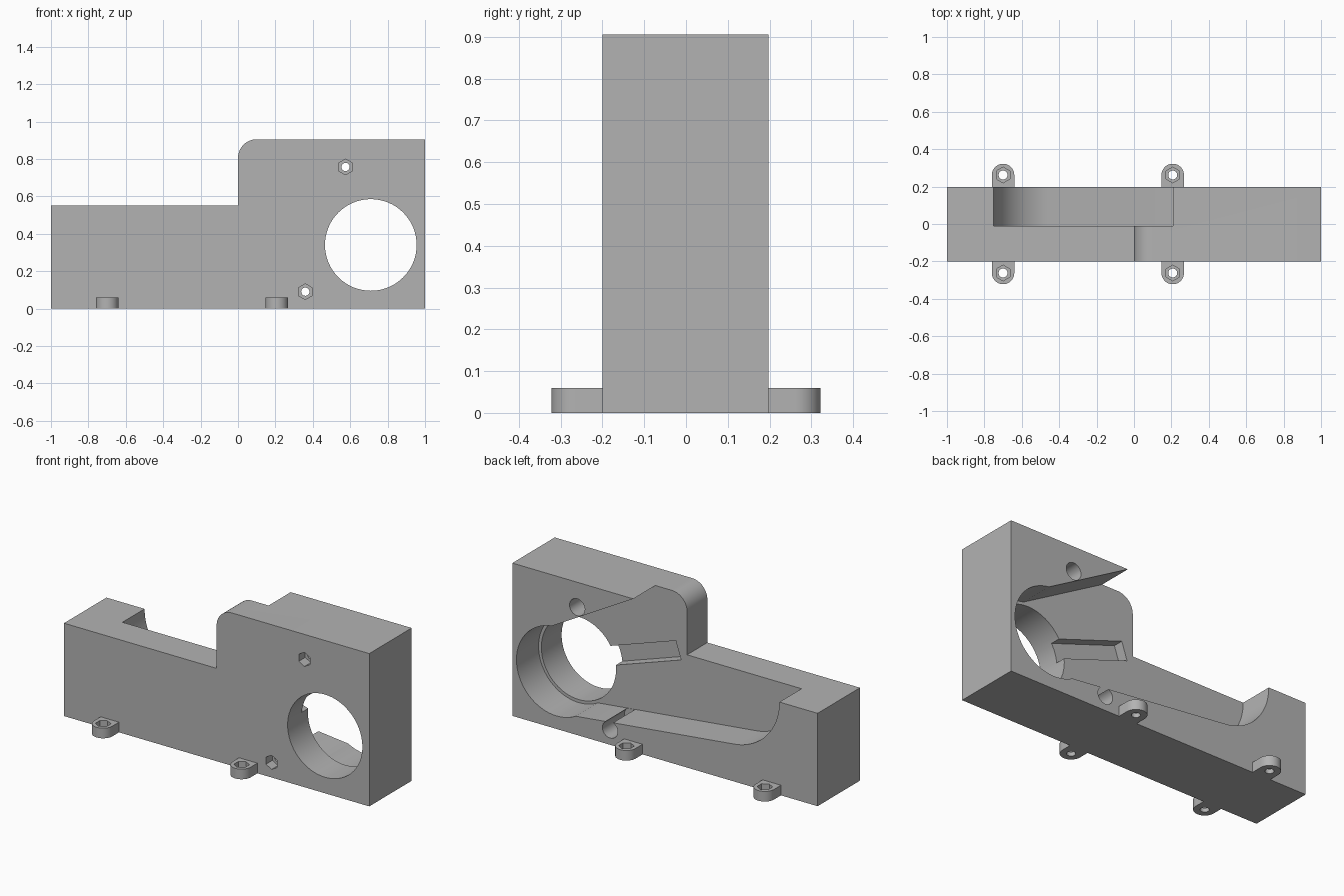
import bpy, bmesh, math
from mathutils import Vector

cube = bpy.data.objects.get("Cube")
if cube:
    bpy.data.objects.remove(cube)

GREY = bpy.data.materials.new("plain_grey")
GREY.use_nodes = True
GREY.diffuse_color = (0.45, 0.45, 0.45, 1)
GREY.node_tree.nodes["Principled BSDF"].inputs["Base Color"].default_value = GREY.diffuse_color

FRONT, BACK, FLOOR = -0.2, 0.197, -0.01
PIVOT = (0.71, 0.34)


def arc(centre, radius, start, end, steps):
    """Points on an arc, angles in degrees, both ends included."""
    angles = [math.radians(start + (end - start) * i / steps) for i in range(steps + 1)]
    return [(centre[0] + radius * math.cos(a), centre[1] + radius * math.sin(a)) for a in angles]


def ring(centre, radius, sides=48):
    return arc(centre, radius, 90, 450, sides)[:-1]


def prism(name, points, low, high, axis="Y"):
    """Extrude a profile: XZ points along Y, or XY points along Z."""
    place = (lambda u, v: (u, low, v)) if axis == "Y" else (lambda u, v: (u, v, low))
    step = Vector((0, high - low, 0) if axis == "Y" else (0, 0, high - low))
    bm = bmesh.new()
    face = bm.faces.new([bm.verts.new(place(u, v)) for u, v in points])
    out = bmesh.ops.extrude_face_region(bm, geom=[face])
    bmesh.ops.translate(bm, vec=step, verts=[g for g in out["geom"] if isinstance(g, bmesh.types.BMVert)])
    bmesh.ops.recalc_face_normals(bm, faces=bm.faces)
    mesh = bpy.data.meshes.new(name)
    bm.to_mesh(mesh)
    bm.free()
    mesh.materials.append(GREY)
    obj = bpy.data.objects.new(name, mesh)
    bpy.context.collection.objects.link(obj)
    return obj


def cut(obj, cutters):
    """Subtract each cutter, bake the result and discard the cutters."""
    for cutter in cutters:
        cutter.hide_render = True
        mod = obj.modifiers.new("cut", "BOOLEAN")
        mod.operation, mod.solver, mod.object = "DIFFERENCE", "EXACT", cutter
    deps = bpy.context.evaluated_depsgraph_get()
    mesh = bpy.data.meshes.new_from_object(obj.evaluated_get(deps))
    obj.modifiers.clear()
    obj.data = mesh
    for cutter in cutters:
        bpy.data.objects.remove(cutter)
    bpy.ops.object.select_all(action="DESELECT")
    obj.select_set(True)
    bpy.context.view_layer.objects.active = obj
    bpy.ops.object.shade_smooth_by_angle(angle=math.radians(30))


# Stepped housing with one rounded upper corner
outline = [(-1, 0), (1, 0), (1, 0.905)] + arc((0.1, 0.805), 0.1, 90, 180, 16) + [(0, 0.55), (-1, 0.55)]
body = prism("housing", outline, FRONT, BACK)

# Swing pocket: a fan opening upward, swept from the round bore
upper = arc(PIVOT, 0.243, 60.4, 60.4, 1)[0]
lower = arc(PIVOT, 0.243, 263.7, 263.7, 1)[0]
slope = -1 / math.tan(math.radians(60.4))
open_top = (upper[0] + (1.1 - upper[1]) / slope, 1.1)
fan = [upper, open_top, (-0.75, 1.1)] + arc((-0.42, 0.55), 0.33, 180, 263.7, 24) + [lower]
cutters = [
    prism("pocket_cutter", fan, FLOOR, 0.3),
    prism("bore_cutter", ring(PIVOT, 0.263, 64), FLOOR, 0.3),
    prism("window_cutter", ring(PIVOT, 0.245, 64), -0.3, 0.1),
]

# Shallow radial groove in the pocket floor
aim = Vector((-0.658, 0.223)).normalized()
side = Vector((-aim.y, aim.x)) * 0.055
centre = Vector(PIVOT)
groove = [centre + side, centre + aim * 0.69 + side, centre + aim * 0.69 - side, centre - side]
cutters.append(prism("groove_cutter", [tuple(p) for p in groove], FLOOR - 0.06, 0.05))

# Screw holes: hexagonal front recess, shaft and wide rear bore
for spot in [(0.575, 0.757), (0.36, 0.09)]:
    cutters += [
        prism("hex_cutter", ring(spot, 0.042, 6), -0.3, FRONT + 0.06),
        prism("shaft_cutter", ring(spot, 0.022, 24), -0.3, 0.1),
        prism("rear_bore_cutter", ring(spot, 0.05, 32), FLOOR + 0.002, 0.3),
    ]
cut(body, cutters)

# Four rounded mounting tabs with hexagonal nut recesses
for x, x_name in [(-0.7, "right"), (0.207, "left")]:
    for sign, edge, y_name in [(-1, FRONT, "front"), (1, BACK, "back")]:
        hub = (x, sign * 0.262)
        shape = [(x + 0.06, edge)] + arc(hub, 0.06, 0, sign * 180, 24) + [(x - 0.06, edge)]
        tab = prism(f"{y_name}_{x_name}_mounting_tab", shape, 0, 0.06, "Z")
        cut(tab, [
            prism("nut_cutter", ring(hub, 0.042, 6), 0.025, 0.1, "Z"),
            prism("bolt_cutter", ring(hub, 0.024, 24), -0.1, 0.1, "Z"),
        ])
